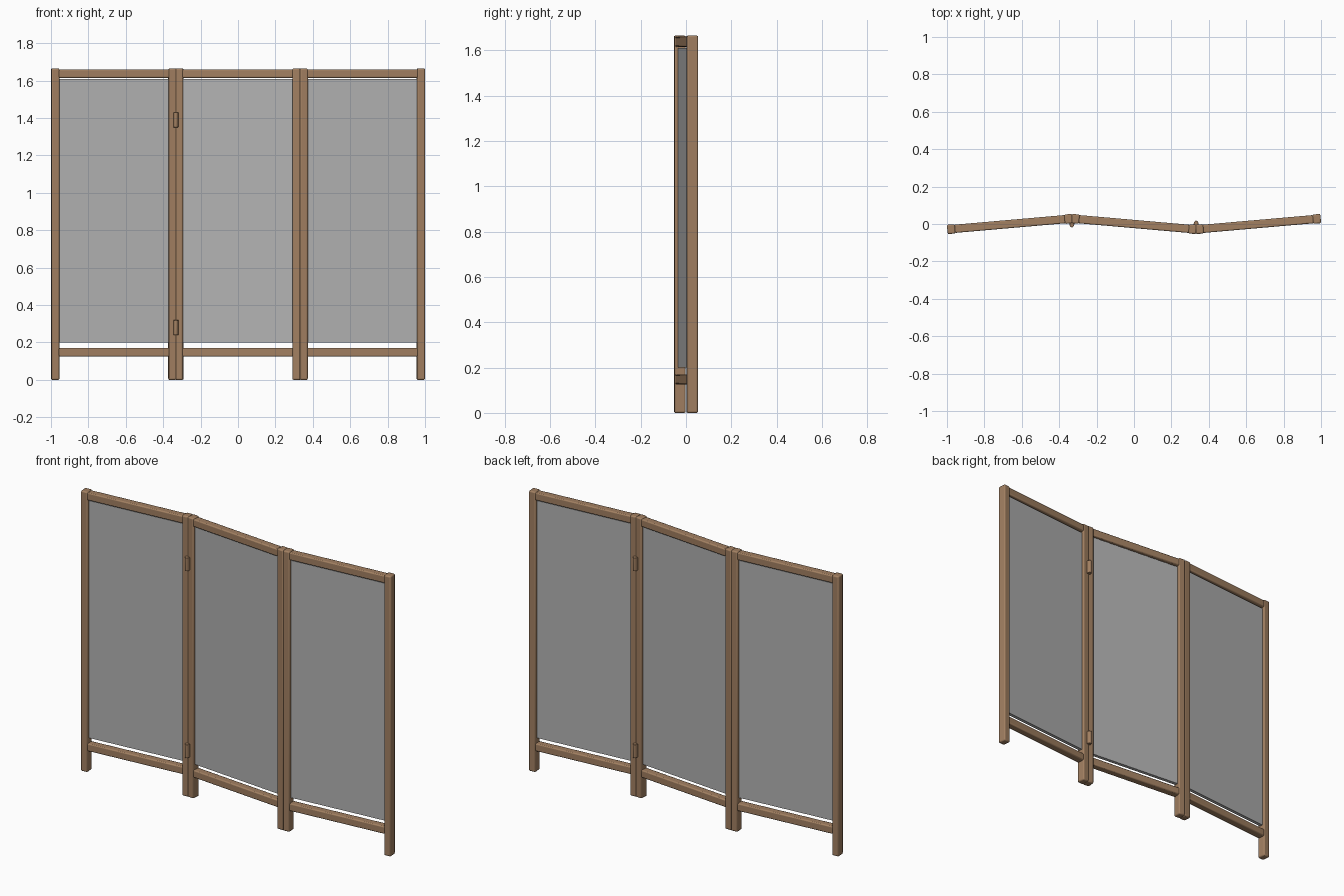
import bpy, math
from mathutils import Matrix

if "Cube" in bpy.data.objects:
    bpy.data.objects.remove(bpy.data.objects["Cube"])


def material(name, color):
    m = bpy.data.materials.new(name)
    m.use_nodes = True
    m.diffuse_color = (*color, 1)
    m.node_tree.nodes["Principled BSDF"].inputs["Base Color"].default_value = (*color, 1)
    return m


wood = material("warm wood", (0.36, 0.215, 0.12))
cloth = material("grey cloth", (0.45, 0.45, 0.45))


def finish(ob, name, mat, frame, bevel):
    ob.name = name
    ob.data.materials.append(mat)
    if bevel:
        mod = ob.modifiers.new("Soft edges", 'BEVEL')
        mod.width = bevel
        mod.segments = 2
        bpy.ops.object.shade_smooth_by_angle(angle=math.radians(30))
    ob.matrix_world = frame
    return ob


def box(name, mat, frame, x, width, depth, z0, z1, bevel=0.0):
    """Box in a panel's own frame, spanning z0 to z1."""
    bpy.ops.mesh.primitive_cube_add(size=1)
    ob = bpy.context.object
    ob.data.transform(Matrix.Translation((x, 0, (z0 + z1) / 2))
                      @ Matrix.Diagonal((width, depth, z1 - z0, 1)))
    return finish(ob, name, mat, frame, bevel)


TILT = math.radians(5)
SPACING = 0.664
POST_X = 0.3145
POST_W = 0.042
HEIGHT = 1.665
inner = 2 * POST_X - POST_W

# Three panels folded in a zigzag
for label, side in (("right", -1), ("middle", 0), ("left", 1)):
    angle = TILT if side else -TILT
    frame = Matrix.Translation((side * SPACING, 0, 0)) @ Matrix.Rotation(angle, 4, 'Z')

    # Posts
    for end, s in (("right", -1), ("left", 1)):
        box(f"{label}_panel_{end}_post", wood, frame, s * POST_X, POST_W, 0.05, 0, HEIGHT, 0.007)

    # Rails, let slightly into the posts
    for part, z0 in (("bottom", 0.125), ("top", 1.615)):
        box(f"{label}_panel_{part}_rail", wood, frame, 0, inner + 0.01, 0.044, z0, z0 + 0.045, 0.006)

    # Cloth infill
    box(f"{label}_panel_cloth", cloth, frame, 0, inner + 0.004, 0.02, 0.2, 1.61)

# Hinge knuckles: front of the right joint, back of the left joint
for label, s in (("right", -1), ("left", 1)):
    for part, z in (("lower", 0.28), ("upper", 1.39)):
        bpy.ops.mesh.primitive_cylinder_add(vertices=16, radius=1, depth=0.08)
        ob = bpy.context.object
        ob.data.transform(Matrix.Diagonal((0.013, 0.02, 1, 1)))
        frame = Matrix.Translation((s * SPACING / 2, s * -0.002, z))
        finish(ob, f"{label}_{part}_hinge", wood, frame, 0.002)
